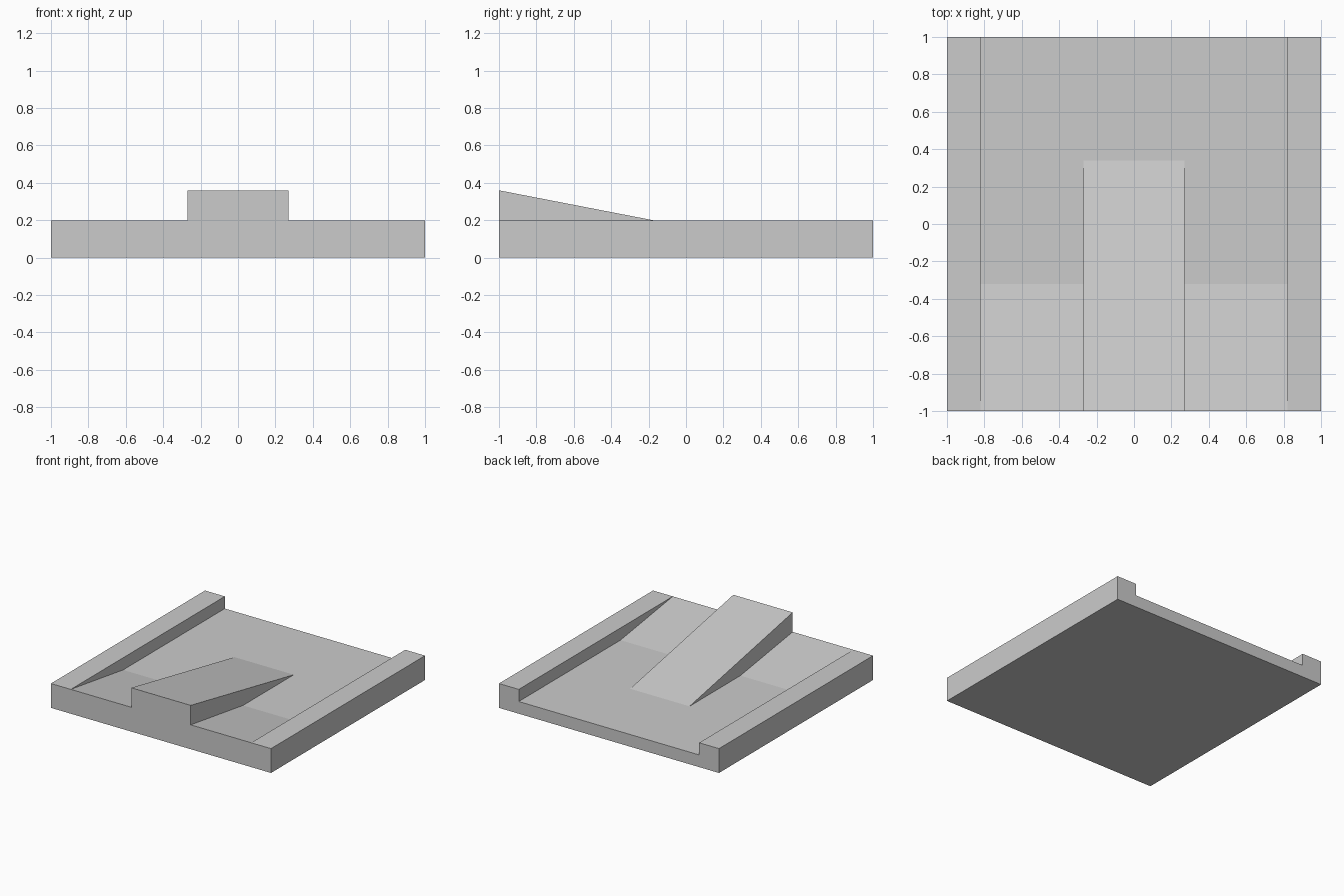
import bpy
import bmesh
import math

if "Cube" in bpy.data.objects:
    bpy.data.objects.remove(bpy.data.objects["Cube"])

# Stations along the depth, and the height of each lengthwise band there
STATIONS = [-1.0, -0.32, 0.34, 1.0]
RAMP_MID = 0.36 - 0.26 * 0.68 / 1.34
RAIL = [0.20, 0.20, 0.20, 0.20]
SIDE_RAMP = [0.20, 0.10, 0.10, 0.10]
CENTRE_RAMP = [0.36, RAMP_MID, 0.10, 0.10]
BANDS = [(-1.0, -0.82, RAIL), (-0.82, -0.27, SIDE_RAMP), (-0.27, 0.27, CENTRE_RAMP),
         (0.27, 0.82, SIDE_RAMP), (0.82, 1.0, RAIL)]

bm = bmesh.new()
cache = {}


def vert(x, y, z):
    key = (round(x, 4), round(y, 4), round(z, 4))
    if key not in cache:
        cache[key] = bm.verts.new(key)
    return cache[key]


def face(verts):
    verts = list(dict.fromkeys(verts))
    if len(verts) > 2:
        bm.faces.new(verts)


def section(i):
    """Closed cross-section of the tray at one station."""
    y = STATIONS[i]
    top = [vert(x, y, h[i]) for x0, x1, h in BANDS for x in (x0, x1)]
    return [vert(-1, y, 0)] + top + [vert(1, y, 0)]


# Loft the tray, rails and ramps through the sections
sections = [section(i) for i in range(len(STATIONS))]
for a, b in zip(sections, sections[1:]):
    for j in range(len(a)):
        k = (j + 1) % len(a)
        face([a[j], a[k], b[k], b[j]])

# Front and back ends
face(sections[0])
face(sections[-1])

# Merge flat regions into clean faces
bmesh.ops.recalc_face_normals(bm, faces=bm.faces[:])
bmesh.ops.dissolve_limit(bm, angle_limit=math.radians(0.5),
                         verts=bm.verts[:], edges=bm.edges[:])

mesh = bpy.data.meshes.new("ramped_tray")
bm.to_mesh(mesh)
bm.free()
tray = bpy.data.objects.new("ramped_tray", mesh)
bpy.context.collection.objects.link(tray)
